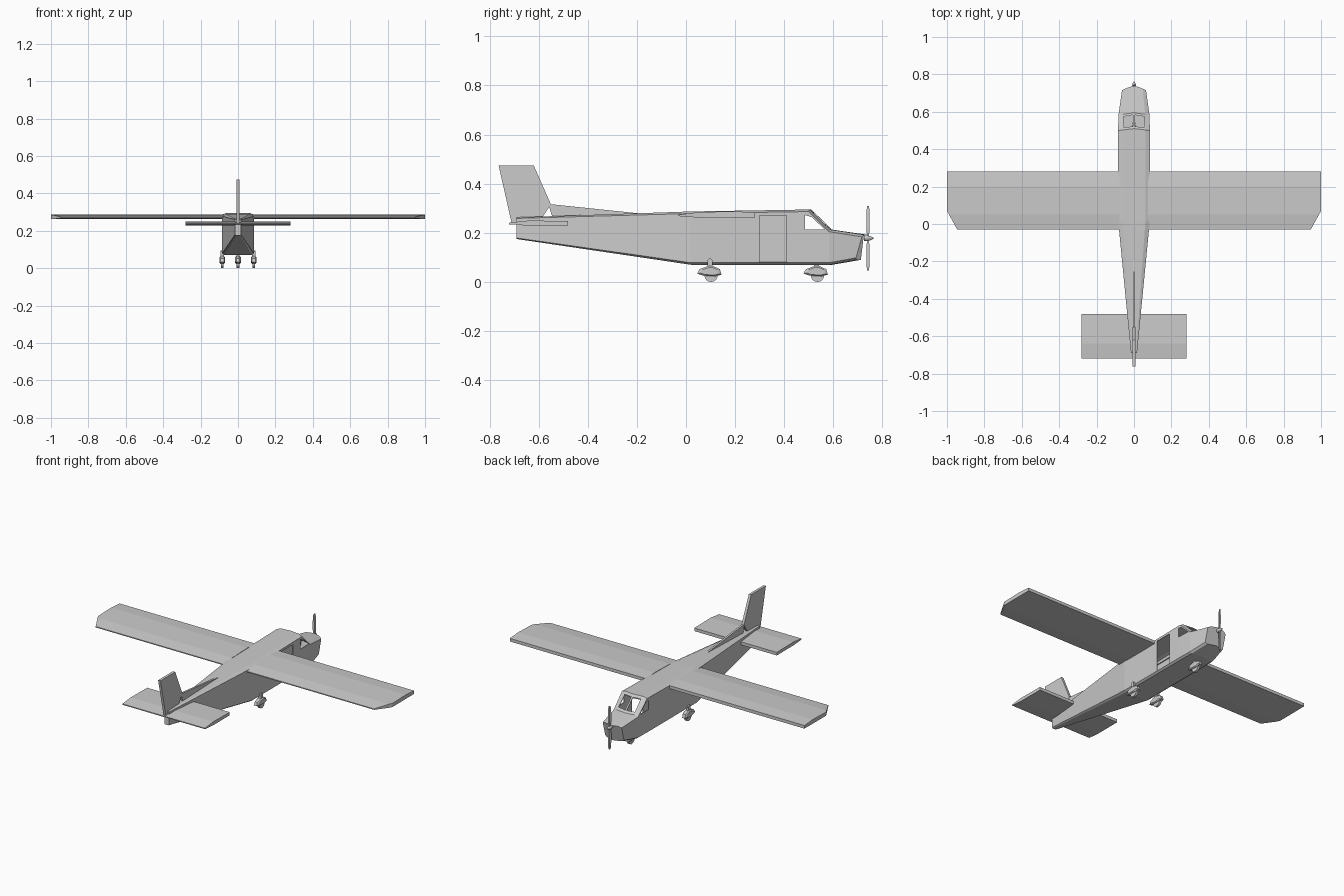
import bpy, bmesh, math
from mathutils import Vector

if "Cube" in bpy.data.objects:
    bpy.data.objects.remove(bpy.data.objects["Cube"])


def add_object(name, bm):
    bmesh.ops.recalc_face_normals(bm, faces=bm.faces)
    mesh = bpy.data.meshes.new(name)
    bm.to_mesh(mesh)
    bm.free()
    ob = bpy.data.objects.new(name, mesh)
    bpy.context.collection.objects.link(ob)
    return ob


def loft(name, rings):
    bm = bmesh.new()
    vs = [[bm.verts.new(p) for p in r] for r in rings]
    n = len(vs[0])
    for a, b in zip(vs, vs[1:]):
        for i in range(n):
            j = (i + 1) % n
            bm.faces.new((a[i], a[j], b[j], b[i]))
    bm.faces.new(vs[0])
    bm.faces.new(vs[-1][::-1])
    return add_object(name, bm)


def prism(name, pts, a, b, axis='x'):
    # Extrude a (y, z) profile along x, or an (x, y) profile along z
    if axis == 'x':
        return loft(name, [[(t, p, q) for p, q in pts] for t in (a, b)])
    return loft(name, [[(p, q, t) for p, q in pts] for t in (a, b)])


def cut(ob, cutter):
    cutter.hide_render = True
    cutter.display_type = 'WIRE'
    m = ob.modifiers.new(cutter.name, 'BOOLEAN')
    m.operation = 'DIFFERENCE'
    m.solver = 'EXACT'
    m.object = cutter


# Fuselage: ten-sided rings, nose rings are raked and pointed
def ring(y, zb, zt, w, rake=0.0, vee=0.0, c=0.012):
    top = w * 0.72
    half = [(w - c, zb), (w, zb + c * 0.7), (w, zt - c * 0.7), (top, zt)]
    pts = [(0, zb)] + half + [(0, zt)] + [(-x, z) for x, z in half[::-1]]
    return [(x, y + rake * (z - zb) / (zt - zb) - vee * abs(x) / w, z) for x, z in pts]


fuselage = loft('fuselage', [
    ring(-0.69, 0.175, 0.263, 0.016, c=0.006),
    ring(0.02, 0.07, 0.287, 0.085),
    ring(0.485, 0.07, 0.295, 0.085, rake=0.025, vee=0.01),
    ring(0.595, 0.07, 0.213, 0.083, vee=0.012),
    ring(0.712, 0.09, 0.192, 0.064, rake=0.028, vee=0.022)])
shell = fuselage.modifiers.new('shell', 'SOLIDIFY')
shell.thickness = 0.005
shell.offset = -1

# Door opening, side windows and split windscreen
cut(fuselage, prism('door_cutter', [(0.30, 0.08), (0.41, 0.08), (0.41, 0.27), (0.30, 0.27)], 0.05, 0.12))
cut(fuselage, prism('side_window_cutter',
                    [(0.485, 0.272), (0.485, 0.213), (0.566, 0.213), (0.512, 0.264)], -0.12, 0.12))
for s in (-1, 1):
    pane = [(s * 0.005, 0.522), (s * 0.054, 0.516), (s * 0.056, 0.574), (s * 0.005, 0.583)]
    cut(fuselage, prism('windscreen_cutter', pane, 0.17, 0.4, 'z'))

# Wings with clipped rear tips
wing_profile = [(0.28, 0.263), (0.28, 0.282), (0.20, 0.288), (0.05, 0.284),
                (-0.03, 0.274), (-0.03, 0.268), (0.05, 0.262)]
for s, side in ((1, 'right'), (-1, 'left')):
    wing = prism(side + '_wing', wing_profile, s * 0.075, s * 1.0)
    bm = bmesh.new()
    bm.from_mesh(wing.data)
    bmesh.ops.bisect_plane(bm, geom=bm.verts[:] + bm.edges[:] + bm.faces[:],
                           plane_co=Vector((s, 0.07, 0)),
                           plane_no=Vector((s * 0.10, -0.055, 0)), clear_outer=True)
    bmesh.ops.holes_fill(bm, edges=[e for e in bm.edges if e.is_boundary])
    bmesh.ops.recalc_face_normals(bm, faces=bm.faces)
    bm.to_mesh(wing.data)
    bm.free()

# Tailplane and fin
prism('tailplane', [(-0.48, 0.229), (-0.48, 0.248), (-0.64, 0.25), (-0.72, 0.241),
                    (-0.72, 0.235), (-0.64, 0.229)], -0.28, 0.28)
prism('fin', [(-0.71, 0.24), (-0.763, 0.475), (-0.62, 0.475), (-0.55, 0.316), (-0.60, 0.24)],
      -0.008, 0.008)
prism('dorsal_fin', [(-0.54, 0.25), (-0.56, 0.316), (-0.545, 0.316), (-0.17, 0.277), (-0.17, 0.265)],
      -0.006, 0.006)

# Wheels, fairings and legs
fairing = [(-0.055, 0.034), (-0.045, 0.052), (-0.012, 0.064), (0.012, 0.064),
           (0.038, 0.052), (0.045, 0.030), (0.02, 0.023), (-0.03, 0.026)]
for name, x, y in (('right', 0.084, 0.10), ('left', -0.084, 0.10), ('nose', 0.0, 0.533)):
    rings = []
    for dx, k in ((-0.015, 0.75), (-0.009, 1), (0.009, 1), (0.015, 0.75)):
        rings.append([(x + dx, y + p * k, 0.043 + (q - 0.043) * k) for p, q in fairing])
    loft(name + '_wheel_fairing', rings)
    circle = [(y + 0.002 + 0.027 * math.cos(i * math.pi / 8),
               0.027 + 0.027 * math.sin(i * math.pi / 8)) for i in range(16)]
    prism(name + '_wheel', circle, x - 0.007, x + 0.007)
    top = 0.095 if x else 0.08
    prism(name + '_leg', [(y - 0.012, 0.055), (y - 0.012, top - 0.006), (y - 0.006, top),
                          (y + 0.002, top), (y + 0.008, top - 0.006), (y + 0.008, 0.055)],
          x - 0.009, x + 0.009)

# Propeller and spinner
for s, name in ((1, 'upper_blade'), (-1, 'lower_blade')):
    rings = []
    for d, w, t in ((0.0, 0.005, 0.004), (0.04, 0.008, 0.006), (0.11, 0.007, 0.006), (0.132, 0.004, 0.004)):
        z = 0.178 + s * d
        rings.append([(-w, 0.741 - t, z), (w * 0.4, 0.741 - t, z),
                      (w, 0.741 + t, z), (-w * 0.4, 0.741 + t, z)])
    loft(name, rings)
loft('spinner', [[(r * math.cos(i * math.pi / 6), y, 0.178 + r * math.sin(i * math.pi / 6))
                  for i in range(12)]
                 for y, r in ((0.725, 0.011), (0.742, 0.011), (0.754, 0.007), (0.763, 0.002))])
